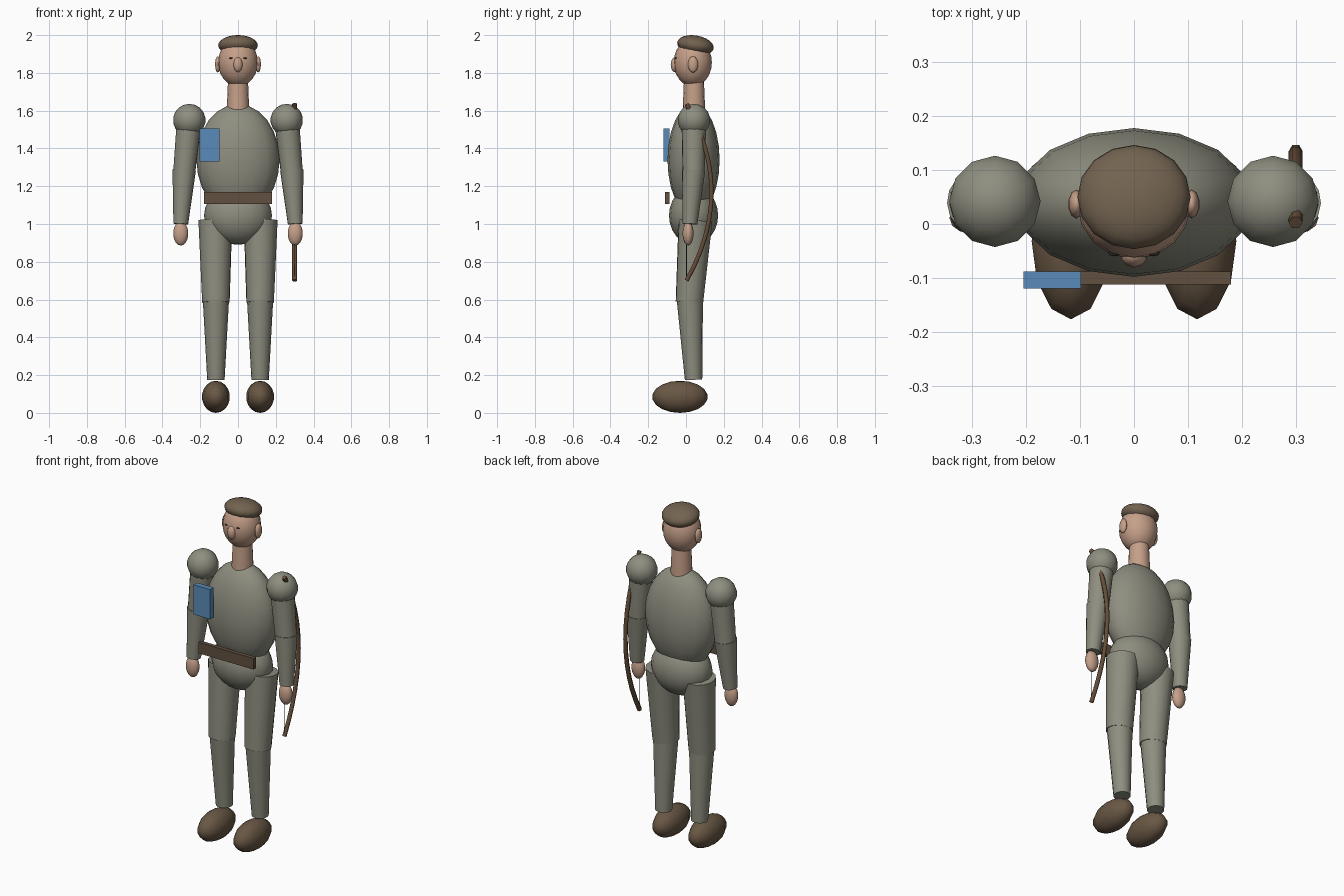
import bpy
import math
from mathutils import Vector

cube = bpy.data.objects.get("Cube")
if cube:
    bpy.data.objects.remove(cube, do_unlink=True)


def material(name, rgb):
    mat = bpy.data.materials.new(name)
    mat.use_nodes = True
    mat.diffuse_color = (*rgb, 1)
    mat.node_tree.nodes["Principled BSDF"].inputs["Base Color"].default_value = (*rgb, 1)
    return mat


CLOTH = material("grey green cloth", (0.27, 0.27, 0.215))
SKIN = material("skin", (0.56, 0.35, 0.25))
HAIR = material("brown hair", (0.17, 0.125, 0.08))
BOOT = material("boot leather", (0.14, 0.095, 0.058))
BELT = material("belt leather", (0.12, 0.08, 0.05))
WOOD = material("bow wood", (0.13, 0.075, 0.04))
BLUE = material("blue", (0.10, 0.26, 0.50))
DARK = material("dark", (0.03, 0.025, 0.02))


def finish(name, mat, smooth=True):
    ob = bpy.context.object
    ob.name = ob.data.name = name
    ob.data.materials.append(mat)
    if smooth:
        bpy.ops.object.shade_smooth_by_angle(angle=math.radians(60))
    return ob


def ellipsoid(name, mat, centre, radii, segments=16, tilt=0):
    bpy.ops.mesh.primitive_uv_sphere_add(
        segments=segments, ring_count=max(8, segments * 3 // 4), radius=1,
        location=centre, rotation=(tilt, 0, 0), scale=radii)
    return finish(name, mat)


def limb(name, mat, top, bottom, r_top, r_bottom, sides=16):
    """Tapered cylinder running between two points."""
    top, bottom = Vector(top), Vector(bottom)
    axis = top - bottom
    bpy.ops.mesh.primitive_cone_add(
        vertices=sides, radius1=r_bottom, radius2=r_top, depth=axis.length,
        location=(top + bottom) / 2,
        rotation=axis.to_track_quat('Z', 'Y').to_euler())
    return finish(name, mat)


def box(name, mat, low, high):
    low, high = Vector(low), Vector(high)
    bpy.ops.mesh.primitive_cube_add(size=1, location=(low + high) / 2, scale=high - low)
    return finish(name, mat, smooth=False)


# Body
ellipsoid("torso", CLOTH, (0, 0.04, 1.34), (0.22, 0.138, 0.295))
ellipsoid("pelvis", CLOTH, (0, 0.04, 1.045), (0.18, 0.13, 0.155))
limb("neck", SKIN, (0, 0.042, 1.76), (0, 0.042, 1.59), 0.053, 0.06)

# Head
ellipsoid("head", SKIN, (0, 0.036, 1.855), (0.105, 0.101, 0.127))
ellipsoid("hair", HAIR, (0, 0.05, 1.946), (0.105, 0.098, 0.052), tilt=math.radians(-10))
ellipsoid("nose", SKIN, (0, -0.058, 1.843), (0.025, 0.023, 0.04), 10)

# Paired parts
for side, s in (("left", 1), ("right", -1)):
    ellipsoid(side + "_eye", DARK, (s * 0.037, -0.053, 1.878), (0.011, 0.007, 0.004), 8)
    ellipsoid(side + "_ear", SKIN, (s * 0.107, 0.037, 1.845), (0.015, 0.027, 0.043), 10)

    shoulder = (s * 0.258, 0.042, 1.55)
    elbow = (s * 0.286, 0.04, 1.26)
    wrist = (s * 0.303, 0.021, 1.0)
    ellipsoid(side + "_shoulder", CLOTH, shoulder, (0.086,) * 3, 12)
    limb(side + "_upper_arm", CLOTH, shoulder, elbow, 0.066, 0.058)
    limb(side + "_forearm", CLOTH, (s * 0.285, 0.04, 1.285), wrist, 0.062, 0.039)
    ellipsoid(side + "_hand", SKIN, (s * 0.303, 0.011, 0.95), (0.04, 0.029, 0.064), 12)

    limb(side + "_thigh", CLOTH, (s * 0.12, 0.05, 1.02), (s * 0.117, 0.018, 0.585), 0.09, 0.073)
    limb(side + "_shin", CLOTH, (s * 0.117, 0.02, 0.61), (s * 0.117, 0.04, 0.175), 0.07, 0.046)
    ellipsoid(side + "_boot", BOOT, (s * 0.117, -0.032, 0.085), (0.074, 0.147, 0.085), 12)

# Belt plate and chest pouch
box("belt", BELT, (-0.18, -0.112, 1.105), (0.18, -0.088, 1.17))
box("chest_pouch", BLUE, (-0.205, -0.12, 1.33), (-0.098, -0.088, 1.505))

# Bow stave as a bevelled arc, then its string
curve = bpy.data.curves.new("bow", 'CURVE')
curve.dimensions = '3D'
curve.bevel_depth = 0.013
curve.bevel_resolution = 1
curve.use_fill_caps = True
spline = curve.splines.new('POLY')
STEPS = 12
spline.points.add(STEPS)
for i, point in enumerate(spline.points):
    t = 2 * i / STEPS - 1
    point.co = (0.3, 0.132 * (1 - t * t) + 0.003, 1.168 + 0.468 * t, 1)
curve.materials.append(WOOD)
bow = bpy.data.objects.new("bow", curve)
bpy.context.collection.objects.link(bow)
limb("bow_string", DARK, (0.3, 0.003, 1.63), (0.3, 0.003, 0.705), 0.002, 0.002, 6)
